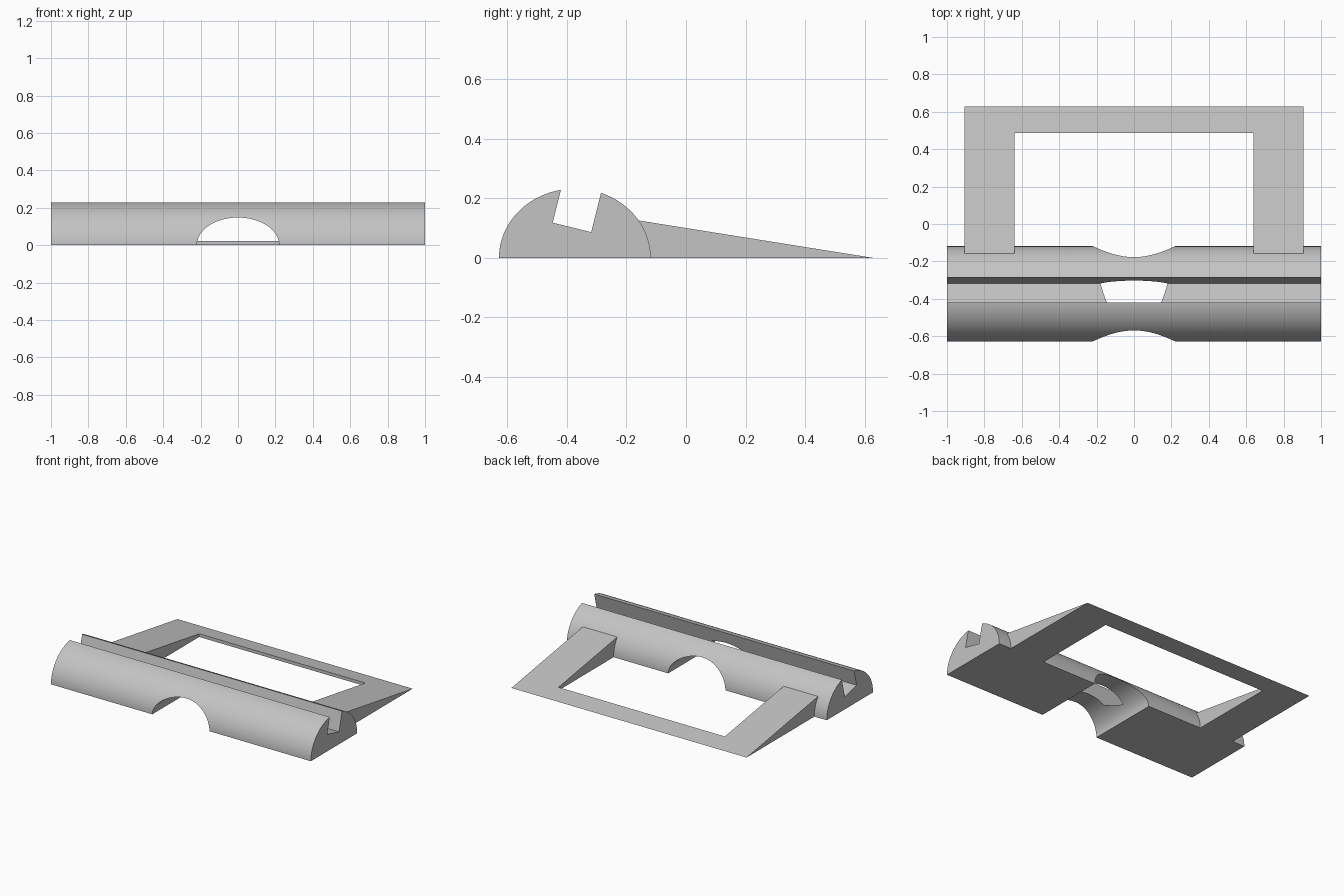
import bpy, bmesh, math
from mathutils import Vector

if "Cube" in bpy.data.objects:
    bpy.data.objects.remove(bpy.data.objects["Cube"])

grey = bpy.data.materials.new("light grey")
grey.use_nodes = True
colour = (0.55, 0.55, 0.55, 1)
grey.diffuse_color = colour
grey.node_tree.nodes["Principled BSDF"].inputs["Base Color"].default_value = colour


def prism(name, points, offset):
    """Extrude a flat outline of 3D points along an offset."""
    bm = bmesh.new()
    face = bm.faces.new([bm.verts.new(p) for p in points])
    top = bmesh.ops.extrude_face_region(bm, geom=[face], use_keep_orig=True)["geom"]
    bmesh.ops.translate(bm, vec=Vector(offset),
                        verts=[v for v in top if isinstance(v, bmesh.types.BMVert)])
    bmesh.ops.recalc_face_normals(bm, faces=bm.faces)
    mesh = bpy.data.meshes.new(name)
    bm.to_mesh(mesh)
    bm.free()
    mesh.materials.append(grey)
    obj = bpy.data.objects.new(name, mesh)
    bpy.context.collection.objects.link(obj)
    return obj


def cut(obj, cutter):
    mod = obj.modifiers.new("cut", "BOOLEAN")
    mod.operation = "DIFFERENCE"
    mod.solver = "EXACT"
    mod.object = cutter
    bpy.ops.object.select_all(action="DESELECT")
    bpy.context.view_layer.objects.active = obj
    obj.select_set(True)
    bpy.ops.object.modifier_apply(modifier=mod.name)
    bpy.data.objects.remove(cutter)


def ellipse(rx, rz, start, end, steps):
    angles = [math.radians(start + (end - start) * i / steps) for i in range(steps + 1)]
    return [(rx * math.cos(a), rz * math.sin(a)) for a in angles]


# Rounded bar, a half ellipse with its flat side down
mid_y, bar_r, bar_h = -0.373, 0.2545, 0.232
bar = prism("rounded_bar",
            [(-1, mid_y + y, z) for y, z in ellipse(bar_r, bar_h, 0, 180, 64)], (2, 0, 0))

# Tilted slot along the top, open upwards
floor_front, floor_back = Vector((0, -0.447, 0.118)), Vector((0, -0.318, 0.086))
rise = Vector((0, 0.033, 0.132)) * 1.6
slot = [floor_front, floor_back, floor_back + rise, floor_front + rise]
cut(bar, prism("slot_cutter", [p - Vector((1.1, 0, 0)) for p in slot], (2.2, 0, 0)))

# Arched passage from front to back
arch = ellipse(0.22, 0.148, 0, 180, 48) + [(-0.22, -0.1), (0.22, -0.1)]
cut(bar, prism("arch_cutter", [(x, -0.8, z) for x, z in arch], (0, 0.8, 0)))

# Sloping open frame behind the bar
wedge = [(-0.1185, 0), (0.627, 0), (-0.163, 0.126)]
frame = prism("sloping_frame", [(-0.905, y, z) for y, z in wedge], (1.81, 0, 0))
opening = [(-0.64, -0.4), (0.64, -0.4), (0.64, 0.487), (-0.64, 0.487)]
cut(frame, prism("opening_cutter", [(x, y, -0.1) for x, y in opening], (0, 0, 0.5)))

# Smooth curves, sharp edges
for obj in (bar, frame):
    bpy.ops.object.select_all(action="DESELECT")
    bpy.context.view_layer.objects.active = obj
    obj.select_set(True)
    bpy.ops.object.shade_smooth_by_angle(angle=math.radians(25))
